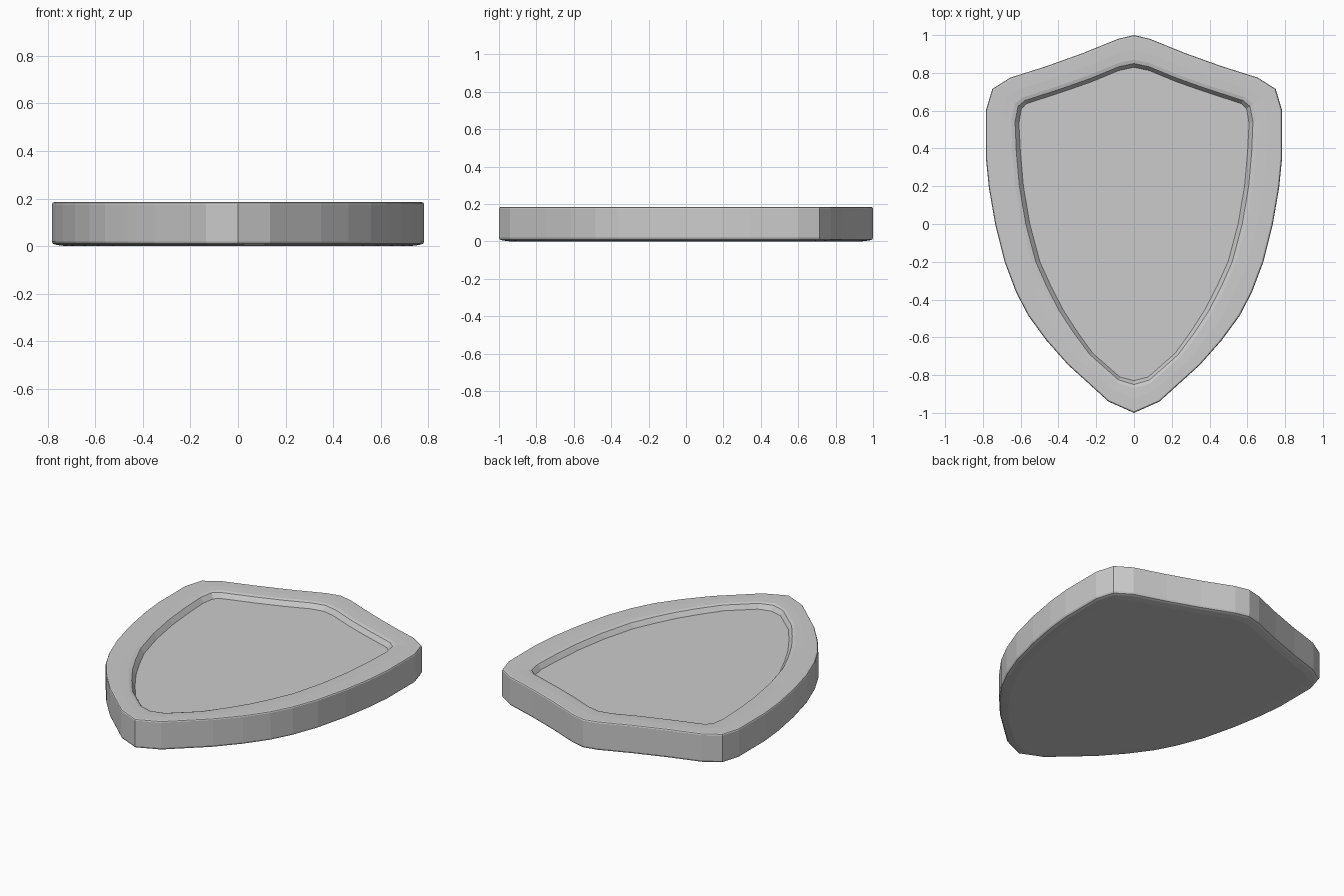
import bpy, bmesh

if "Cube" in bpy.data.objects:
    bpy.data.objects.remove(bpy.data.objects["Cube"])

# Right half of the outer silhouette and of the recess edge, top tip to bottom tip
outer = [(0, 1), (.085, .98), (.27, .905), (.465, .835), (.655, .775), (.75, .715),
         (.783, .605), (.783, .34), (.768, .19), (.735, 0), (.685, -.2), (.625, -.36),
         (.56, -.485), (.465, -.615), (.35, -.745), (.135, -.94), (0, -1)]
inner = [(0, .845), (.08, .828), (.225, .768), (.375, .715), (.575, .65), (.61, .62),
         (.625, .54), (.618, .38), (.602, .2), (.568, 0), (.515, -.2), (.455, -.335),
         (.39, -.46), (.315, -.575), (.23, -.69), (.08, -.822), (0, -.845)]


def full(half):
    return half + [(-x, y) for x, y in half[-2:0:-1]]


OUT, INN = full(outer), full(inner)
bm = bmesh.new()


def ring(t, z):
    """Loop blended from the silhouette (t=0) to the recess edge (t=1)."""
    return [bm.verts.new((a[0] + (b[0] - a[0]) * t, a[1] + (b[1] - a[1]) * t, z))
            for a, b in zip(OUT, INN)]


# Cross-section: back bevel, side wall, rim, softened lip, recess wall
section = [(.38, 0), (.12, .005), (.03, .01), (0, .02), (0, .176), (.02, .182), (.06, .185),
           (.5, .185), (.84, .183), (.97, .178), (1, .172), (1.1, .15)]
rings = [ring(t, z) for t, z in section]
n = len(OUT)
for a, b in zip(rings, rings[1:]):
    for i in range(n):
        j = (i + 1) % n
        bm.faces.new((a[i], a[j], b[j], b[i]))

# Flat back and recess floor
bm.faces.new(rings[0])
bm.faces.new(rings[-1])
bmesh.ops.recalc_face_normals(bm, faces=bm.faces)

mesh = bpy.data.meshes.new("shield_plate")
bm.to_mesh(mesh)
bm.free()
shield = bpy.data.objects.new("shield_plate", mesh)
bpy.context.collection.objects.link(shield)
